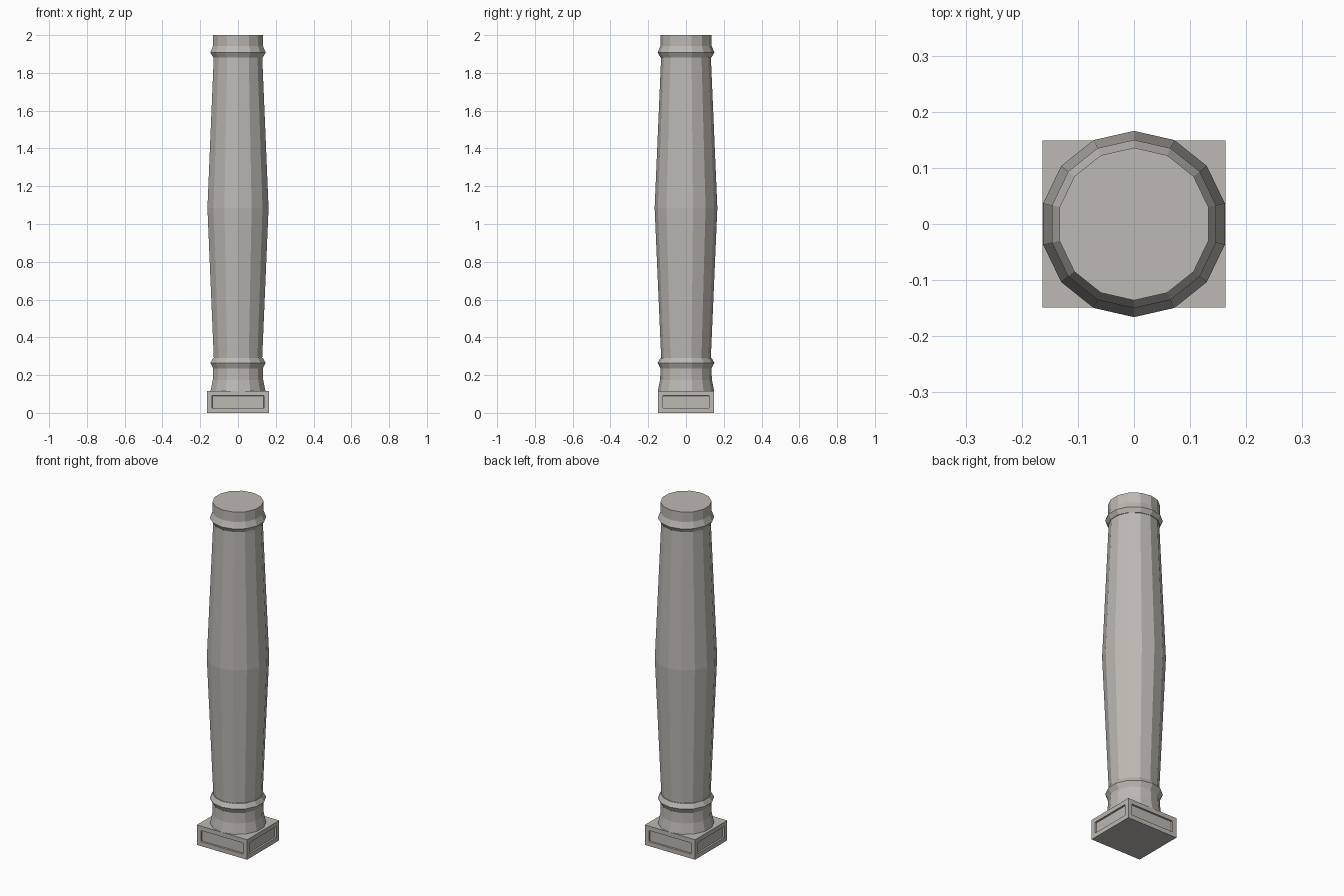
import bpy
import bmesh
from math import pi, sin, cos

if "Cube" in bpy.data.objects:
    bpy.data.objects.remove(bpy.data.objects["Cube"], do_unlink=True)

SIDES = 14

stone = bpy.data.materials.new("warm_grey_stone")
stone.use_nodes = True
stone.diffuse_color = (0.51, 0.485, 0.45, 1)
stone.node_tree.nodes["Principled BSDF"].inputs["Base Color"].default_value = stone.diffuse_color


def make_object(name, bm):
    bmesh.ops.recalc_face_normals(bm, faces=bm.faces)
    mesh = bpy.data.meshes.new(name)
    bm.to_mesh(mesh)
    bm.free()
    mesh.materials.append(stone)
    obj = bpy.data.objects.new(name, mesh)
    bpy.context.collection.objects.link(obj)
    return obj


def turned(name, profile):
    """Faceted solid turned from (radius, height) pairs, with a corner on the y axis."""
    bm = bmesh.new()
    rings = []
    for r, z in profile:
        angles = [pi / 2 + 2 * pi * i / SIDES for i in range(SIDES)]
        rings.append([bm.verts.new((r * cos(a), r * sin(a), z)) for a in angles])
    for low, high in zip(rings, rings[1:]):
        for i in range(SIDES):
            j = (i + 1) % SIDES
            bm.faces.new((low[i], low[j], high[j], high[i]))
    bm.faces.new(rings[0])
    bm.faces.new(rings[-1])
    return make_object(name, bm)


# Square plinth with a recessed panel on each side
bm = bmesh.new()
bmesh.ops.create_cube(bm, size=1)
for v in bm.verts:
    v.co = (v.co.x * 0.326, v.co.y * 0.297, (v.co.z + 0.5) * 0.117)
bm.normal_update()
walls = [f for f in bm.faces if abs(f.normal.z) < 0.5]
bmesh.ops.inset_individual(bm, faces=walls, thickness=0.026, use_even_offset=True)
bmesh.ops.inset_individual(bm, faces=walls, thickness=0.001, depth=-0.01)
make_object("plinth", bm)

# Flared foot and lower collar
turned("foot_collar", [(0.149, 0.117), (0.137, 0.175), (0.135, 0.235),
                       (0.15, 0.265), (0.135, 0.291)])

# Shaft, widest at the middle
turned("shaft", [(0.131, 0.28), (0.166, 1.085), (0.131, 1.9)])

# Upper collar and neck
turned("upper_collar", [(0.135, 1.882), (0.15, 1.907), (0.136, 1.942), (0.136, 2.0)])
